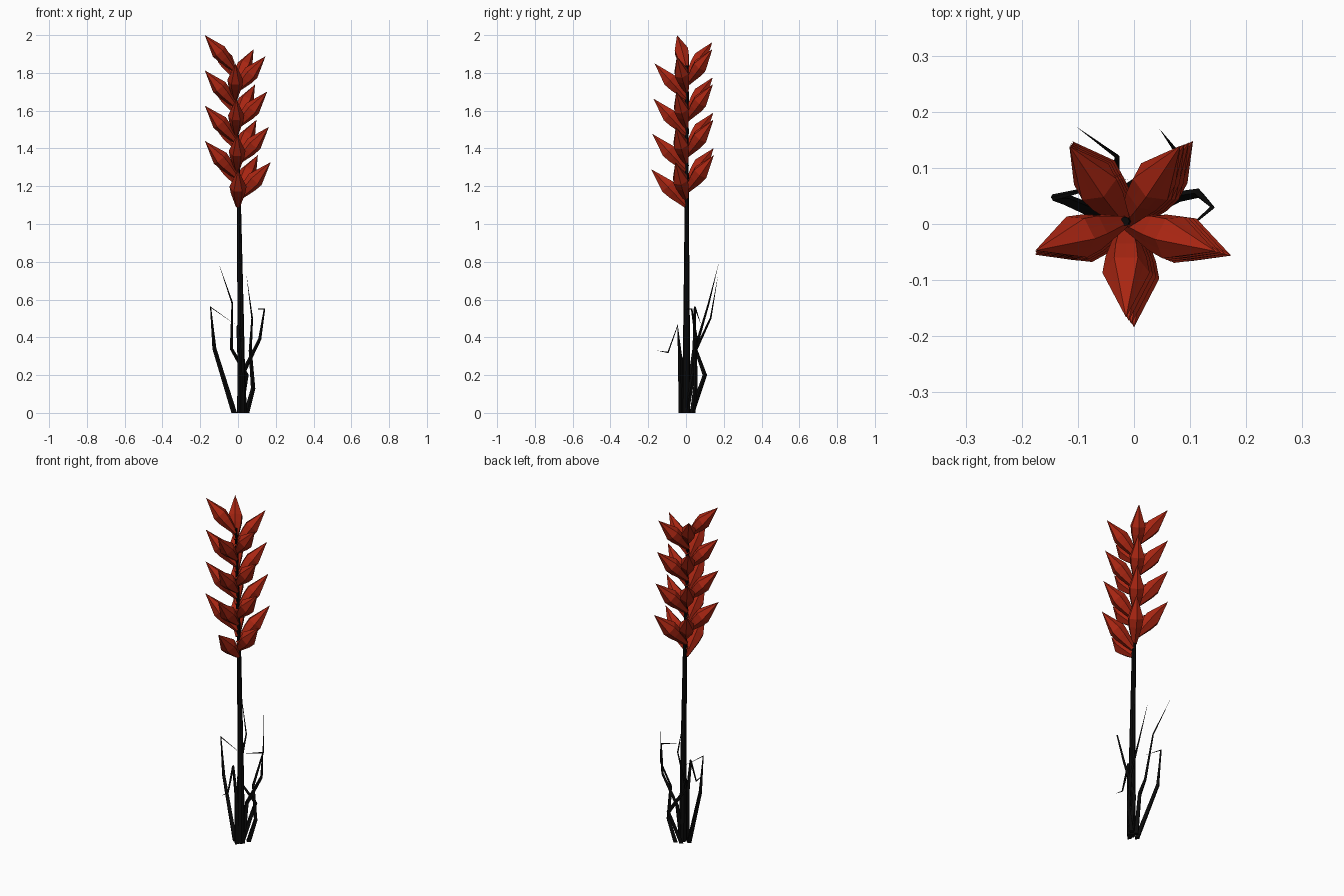
import bpy, bmesh, math
from mathutils import Vector

cube = bpy.data.objects.get("Cube")
if cube:
    bpy.data.objects.remove(cube)


def material(name, rgb):
    m = bpy.data.materials.new(name)
    m.use_nodes = True
    m.diffuse_color = (*rgb, 1)
    bsdf = m.node_tree.nodes["Principled BSDF"]
    bsdf.inputs["Base Color"].default_value = (*rgb, 1)
    bsdf.inputs["Roughness"].default_value = 0.8
    return m


RED = material("grain red", (0.40, 0.019, 0.006))
BLACK = material("stalk black", (0.003, 0.003, 0.003))


def loft(name, rings, sides, mat, flute=1.0):
    """Skin a tube through (centre, radius, axis) rings; zero radius makes a point."""
    bm = bmesh.new()
    loops = []
    for centre, radius, axis in rings:
        turn = Vector((0, 0, 1)).rotation_difference(axis)
        loop = []
        for i in range(1 if radius == 0 else sides):
            a = math.tau * i / sides
            r = radius * (flute if i % 2 else 1)
            offset = turn @ Vector((r * math.cos(a), r * math.sin(a), 0))
            loop.append(bm.verts.new(Vector(centre) + offset))
        loops.append(loop)
    for low, high in zip(loops, loops[1:]):
        for i in range(sides):
            j = (i + 1) % sides
            if len(high) == 1:
                bm.faces.new((low[i], low[j], high[0]))
            else:
                bm.faces.new((low[i], low[j], high[j], high[i]))
    bm.faces.new(list(reversed(loops[0])))
    if len(loops[-1]) > 1:
        bm.faces.new(loops[-1])
    bmesh.ops.recalc_face_normals(bm, faces=bm.faces)
    mesh = bpy.data.meshes.new(name)
    bm.to_mesh(mesh)
    bm.free()
    mesh.materials.append(mat)
    ob = bpy.data.objects.new(name, mesh)
    bpy.context.collection.objects.link(ob)


UP = Vector((0, 0, 1))

# Leaning, tapering stalk
loft("stalk", [((0.02, 0, 0), 0.022, UP), ((0.014, 0.003, 0.5), 0.017, UP),
               ((0.005, 0.004, 1.1), 0.011, UP), ((-0.016, 0.005, 1.84), 0.008, UP)], 8, BLACK)

# Spiral of pointed grains, five to a turn
COUNT = 20
for k in range(COUNT):
    t = k / (COUNT - 1)
    angle = math.radians(-90 + 72 * k)
    reach = 0.184 - 0.018 * t
    base = Vector((-0.018 * t, 0.004 * t, 1.095 + 0.72 * t))
    tip = base + Vector((reach * math.cos(angle), reach * math.sin(angle), 0.195 - 0.01 * t))
    axis = (tip - base).normalized()
    size = 1 - 0.08 * t
    profile = ((0, 0.013), (0.36, 0.039), (0.53, 0.045), (1, 0))
    loft(f"grain_{k + 1}", [(base.lerp(tip, f), r * size, axis) for f, r in profile],
         12, RED, 0.86)

# Thin bent blades around the foot
BLADES = {
    "blade_right": [(-.02, 0, 0), (-.125, .045, .34), (-.145, .047, .56), (-.01, .08, .465)],
    "blade_left": [(.03, 0, 0), (.03, .04, .22), (.115, .055, .39), (.14, .03, .55), (.07, -.03, .55)],
    "blade_back_right": [(.01, .03, 0), (.045, .1, .2), (-.035, .05, .34), (-.03, .12, .58), (-.105, .175, .8)],
    "blade_back_left": [(.045, .035, 0), (.08, .05, .13), (.065, .05, .33), (.075, .13, .5), (.045, .17, .73)],
    "blade_front": [(.01, -.025, 0), (.01, -.03, .28), (0, -.045, .46), (0, -.095, .32), (0, -.155, .33)],
}
for name, path in BLADES.items():
    points = [Vector(p) for p in path]
    last = len(points) - 1
    rings = []
    for i, p in enumerate(points):
        before = (p - points[max(i - 1, 0)]).normalized()
        after = (points[min(i + 1, last)] - p).normalized()
        axis = UP if i == 0 else (before + after).normalized()
        rings.append((p, 0.015 * (1 - i / last) ** 0.85, axis))
    loft(name, rings, 4, BLACK)
